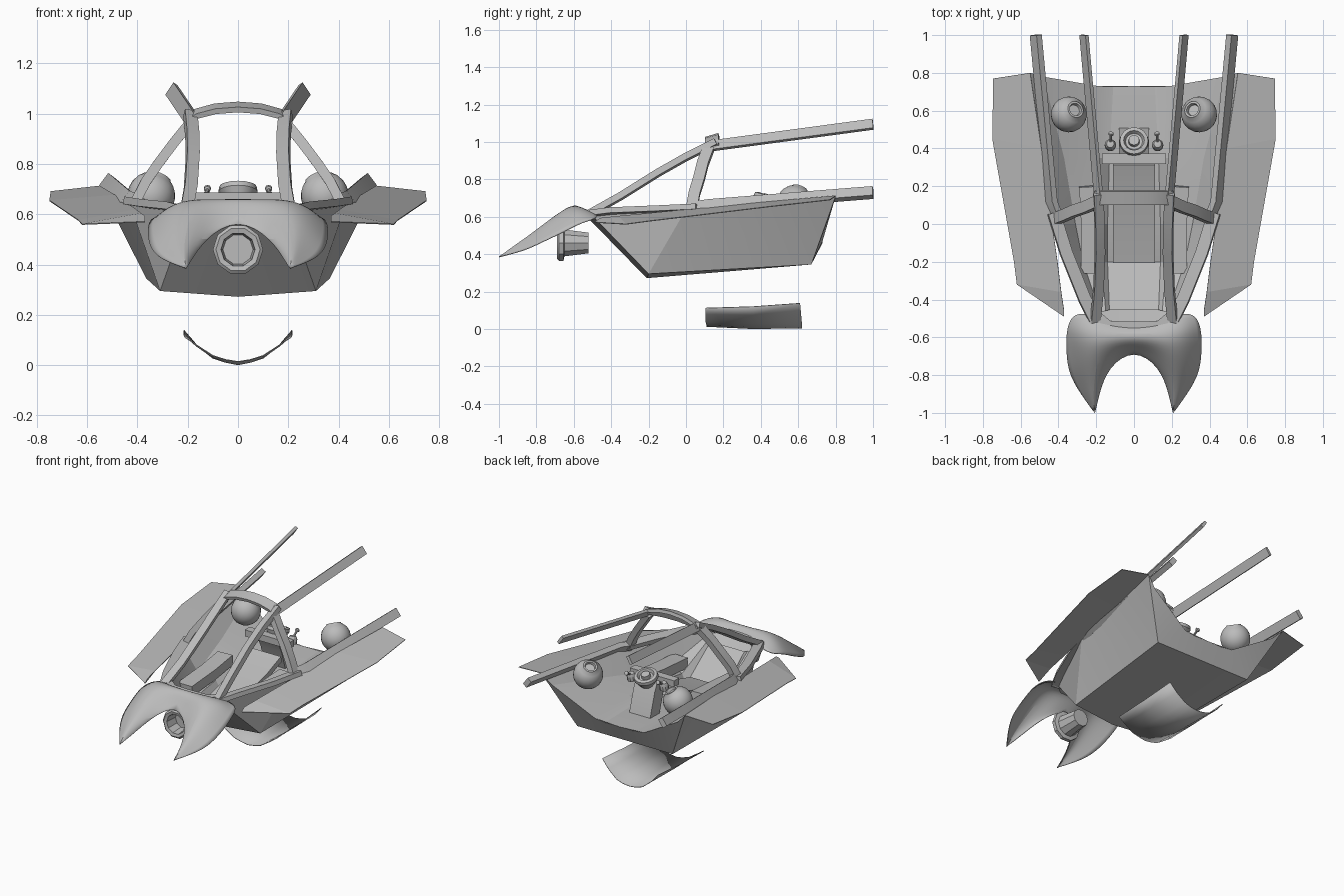
import bpy, bmesh, math
from mathutils import Vector, Matrix

cube = bpy.data.objects.get("Cube")
if cube:
    bpy.data.objects.remove(cube, do_unlink=True)

gray = bpy.data.materials.new("plain_gray")
gray.use_nodes = True
gray.diffuse_color = (0.5, 0.5, 0.5, 1)
gray.node_tree.nodes["Principled BSDF"].inputs["Base Color"].default_value = (0.5, 0.5, 0.5, 1)


def finish(name, bm, mirror=True, thick=0, subdiv=0, smooth=30):
    me = bpy.data.meshes.new(name)
    bm.to_mesh(me)
    bm.free()
    ob = bpy.data.objects.new(name, me)
    bpy.context.collection.objects.link(ob)
    me.materials.append(gray)
    if mirror:
        m = ob.modifiers.new("mirror", 'MIRROR')
        m.use_clip = True
    if subdiv:
        m = ob.modifiers.new("round", 'SUBSURF')
        m.levels = m.render_levels = subdiv
    if thick:
        m = ob.modifiers.new("thickness", 'SOLIDIFY')
        m.thickness, m.offset = thick, 0
    if smooth:
        bpy.ops.object.select_all(action='DESELECT')
        ob.select_set(True)
        bpy.context.view_layer.objects.active = ob
        bpy.ops.object.shade_smooth_by_angle(angle=math.radians(smooth))
    return ob


def orient(bm, up):
    # make an open sheet face up (+1) or down (-1)
    bmesh.ops.recalc_face_normals(bm, faces=bm.faces)
    bm.normal_update()
    if sum(f.normal.z * f.calc_area() for f in bm.faces) * up < 0:
        bmesh.ops.reverse_faces(bm, faces=bm.faces)


def sheet(name, rows, up=1, pin=None, **kw):
    # quad sheet through rows of points; pin keeps one point sharp when rounded
    bm = bmesh.new()
    g = [[bm.verts.new(p) for p in r] for r in rows]
    for a, b in zip(g, g[1:]):
        for i in range(len(a) - 1):
            bm.faces.new((a[i], a[i + 1], b[i + 1], b[i]))
    bmesh.ops.remove_doubles(bm, verts=bm.verts, dist=0.0005)
    if pin:
        crease = bm.verts.layers.float.new("crease_vert")
        for v in bm.verts:
            v[crease] = float((v.co - Vector(pin)).length < 0.001)
    orient(bm, up)
    return finish(name, bm, **kw)


def beam(name, pts, wide, width, thick, mirror=True):
    # rectangular bar swept along a path; wide is the broad direction
    bm = bmesh.new()
    pts = [Vector(p) for p in pts]
    rings = []
    for i, p in enumerate(pts):
        t = (pts[min(i + 1, len(pts) - 1)] - pts[max(i - 1, 0)]).normalized()
        w = Vector(wide)
        w = (w - t * w.dot(t)).normalized()
        n = t.cross(w)
        rings.append([bm.verts.new(p + w * a * width / 2 + n * b * thick / 2)
                      for a, b in ((-1, -1), (1, -1), (1, 1), (-1, 1))])
    for a, b in zip(rings, rings[1:]):
        for i in range(4):
            bm.faces.new((a[i], a[i - 1], b[i - 1], b[i]))
    bm.faces.new(rings[0])
    bm.faces.new(rings[-1])
    bmesh.ops.recalc_face_normals(bm, faces=bm.faces)
    return finish(name, bm, mirror, smooth=20)


def lathe(name, profile, pos, axis, sides, mirror=False, smooth=30):
    # turned part: (radius, distance along axis) profile
    bm = bmesh.new()
    vs = [bm.verts.new((r, 0, d)) for r, d in profile]
    es = [bm.edges.new(e) for e in zip(vs, vs[1:])]
    bmesh.ops.spin(bm, geom=vs + es, cent=(0, 0, 0), axis=(0, 0, 1),
                   angle=2 * math.pi, steps=sides)
    bmesh.ops.remove_doubles(bm, verts=bm.verts, dist=0.0005)
    bmesh.ops.recalc_face_normals(bm, faces=bm.faces)
    rot = Vector(axis).to_track_quat('Z', 'Y').to_matrix().to_4x4()
    bm.transform(Matrix.Translation(pos) @ rot)
    return finish(name, bm, mirror, smooth=smooth)


# hull: floor, flared side, front and notched back wall
bm = bmesh.new()
P = [bm.verts.new(p) for p in (
    (0, -.21, .272), (.31, -.2, .295), (.365, .67, .345), (0, .67, .345),
    (0, -.53, .6), (.2, -.5, .605), (.43, 0, .64), (.55, .8, .71),
    (.48, .78, .64), (.19, .73, .47), (0, .73, .46))]
for f in ((0, 1, 2, 3), (0, 4, 5, 1), (1, 5, 6), (1, 6, 2), (2, 6, 7),
          (2, 7, 8), (2, 8, 9), (2, 9, 10, 3)):
    bm.faces.new([P[i] for i in f])
orient(bm, -1)
finish("hull", bm, smooth=15)

# cockpit interior with a sunken centre channel
sheet("cockpit_tub", [
    [(.55, .8, .71), (.48, .78, .64), (.19, .73, .47), (.11, .73, .46), (0, .73, .46)],
    [(.482, .35, .671), (.37, .35, .56), (.19, .35, .48), (.13, .35, .45), (0, .35, .45)],
    [(.43, 0, .64), (.31, 0, .48), (.17, 0, .46), (.14, 0, .41), (0, 0, .41)],
    [(.338, -.2, .626), (.27, -.2, .45), (.17, -.2, .43), (.14, -.2, .36), (0, -.2, .36)],
    [(.2, -.5, .605), (.18, -.47, .58), (.15, -.46, .57), (.13, -.455, .565), (0, -.455, .565)],
], smooth=15)

# wings and the loose belly plate
sheet("wing", [
    [(.55, .8, .712), (.745, .77, .69)],
    [(.49, .4, .676), (.75, .45, .654)],
    [(.405, -.2, .618), (.635, -.2, .576)],
    [(.385, -.36, .603), (.62, -.32, .56)],
    [(.37, -.46, .592), (.37, -.49, .57)],
], thick=.004, smooth=0)
sheet("belly_plate", [
    [(0, .11, .014), (.05, .11, .022), (.1, .105, .038), (.165, .105, .08), (.212, .105, .112)],
    [(0, .36, .002), (.05, .36, .012), (.1, .36, .031), (.165, .36, .076), (.215, .36, .12)],
    [(0, .62, .006), (.05, .62, .012), (.1, .62, .028), (.165, .615, .08), (.215, .61, .138)],
], up=-1, thick=.004)

# two-horned nose hood
tip = (.207, -1, .385)
sheet("nose_hood", [
    [(0, -.54, .615), (.1, -.53, .62), (.18, -.51, .625), (.25, -.47, .61), (.33, -.48, .59)],
    [(0, -.58, .665), (.1, -.58, .665), (.19, -.58, .665), (.28, -.56, .645), (.355, -.56, .57)],
    [(0, -.62, .655), (.09, -.63, .65), (.2, -.65, .65), (.28, -.65, .61), (.358, -.65, .52)],
    [(0, -.66, .59), (.09, -.68, .57), (.2, -.74, .59), (.27, -.75, .55), (.35, -.76, .47)],
    [(.135, -.75, .5), (.15, -.79, .5), (.215, -.84, .51), (.26, -.84, .48), (.318, -.84, .43)],
    [(.185, -.89, .42), (.193, -.91, .43), (.215, -.92, .45), (.24, -.92, .43), (.265, -.92, .405)],
    [tip] * 5,
], pin=tip, subdiv=2, thick=.005, smooth=50)

# nose thruster
lathe("nose_thruster", [(0, 0), (.058, 0), (.075, .13), (.1, .135), (.1, .16), (.088, .17),
                        (.068, .165), (.06, .08), (0, .08)], (0, -.52, .46), (0, -1, 0), 10)

# canopy frame
beam("upper_rail", [(.265, 1, 1.095), (.187, .14, .98)], (-.55, 0, .83), .058, .02)
beam("lower_rail", [(.52, 1, .73), (.437, .12, .66), (.4, .02, .645)], (-.6, 0, .8), .06, .035)
beam("canopy_arch", [(x, .14, z) for x, z in
                     ((-.2, .975), (-.165, 1), (-.09, 1.02), (0, 1.027),
                      (.09, 1.02), (.165, 1), (.2, .975))], (0, 1, .3), .075, .022, mirror=False)
beam("front_pillar", [(.19, .16, 1), (.182, 0, .92), (.18, -.15, .835),
                      (.188, -.35, .71), (.205, -.52, .615)], (1, 0, .25), .05, .035)
beam("side_pillar", [(.19, .12, .965), (.255, .09, .885), (.315, .07, .805),
                     (.37, .045, .725), (.41, .03, .645)], (0, 1, 0), .06, .04)
beam("canopy_sill", [(.425, .06, .65), (.36, -.15, .64), (.26, -.4, .63), (.2, -.52, .615)],
     (1, 0, .2), .065, .03)
beam("front_sill", [(x, y, .62) for x, y in
                    ((-.2, -.48), (-.13, -.535), (0, -.54), (.13, -.535), (.2, -.48))],
     (0, 1, 0), .045, .03, mirror=False)

# seat, side cushions and control console
beam("seat", [(0, -.2, .4), (0, .17, .5), (0, .32, .56)], (1, 0, 0), .22, .04, mirror=False)
beam("side_cushion", [(.225, -.26, .48), (.225, .0, .5), (.235, .2, .52)], (1, 0, 0), .11, .07)
beam("console_bar", [(-.17, .345, .665), (.17, .345, .665)], (0, 1, 0), .055, .045, mirror=False)
beam("console_pedestal", [(0, .46, .44), (0, .41, .6), (0, .38, .66)], (1, 0, 0), .16, .1,
     mirror=False)
lathe("console_dial", [(0, -.05), (.05, -.05), (.078, 0), (.075, .02), (.055, .025), (.045, .005),
                       (.03, .005), (.028, .03), (0, .03)], (0, .435, .69), (0, .35, 1), 16)
lathe("joystick_base", [(0, -.03), (.03, -.03), (.03, 0), (.02, .02), (0, .025)],
      (.125, .42, .665), (0, .2, 1), 10, True)
lathe("joystick", [(0, 0), (.007, 0), (.007, .055), (.014, .06), (.014, .072), (0, .08)],
      (.125, .42, .67), (-.05, .9, .5), 8, True)

# round side pods with a lens ring
pod = [(.095 * math.sin(a), -.095 * math.cos(a)) for a in
       [math.radians(15 * k) for k in range(11)]]
lathe("side_pod", pod + [(.045, .088), (.034, .088), (.03, .07), (0, .07)],
      (.345, .58, .675), (-.4, .3, .85), 20, True, 35)
